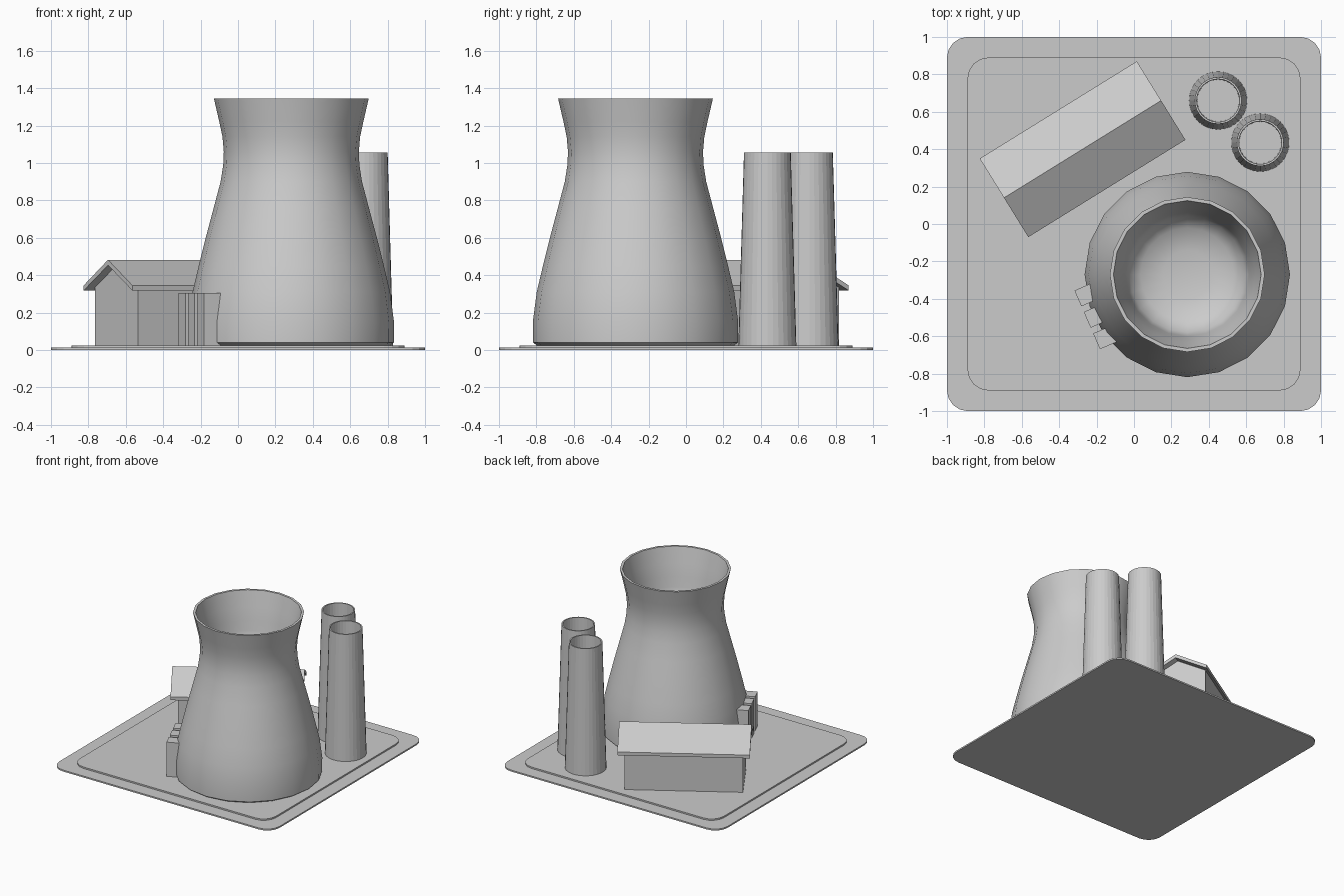
import bpy, bmesh
from math import sin, cos, pi, radians, atan2
from mathutils import Matrix

if "Cube" in bpy.data.objects:
    bpy.data.objects.remove(bpy.data.objects["Cube"])


def make(name, verts, faces, loc=(0, 0, 0), rot=0.0):
    mesh = bpy.data.meshes.new(name)
    mesh.from_pydata(verts, [], faces)
    bm = bmesh.new()
    bm.from_mesh(mesh)
    bmesh.ops.recalc_face_normals(bm, faces=bm.faces)
    bm.to_mesh(mesh)
    bm.free()
    ob = bpy.data.objects.new(name, mesh)
    ob.location = loc
    ob.rotation_euler.z = rot
    bpy.context.collection.objects.link(ob)
    return ob


def lathe(name, profile, sides, loc):
    # closed solid: first and last rings are capped
    verts = [(r * cos(2 * pi * k / sides), r * sin(2 * pi * k / sides), z)
             for r, z in profile for k in range(sides)]
    faces = [(i * sides + k, i * sides + (k + 1) % sides,
              (i + 1) * sides + (k + 1) % sides, (i + 1) * sides + k)
             for i in range(len(profile) - 1) for k in range(sides)]
    last = (len(profile) - 1) * sides
    faces += [tuple(range(sides)), tuple(range(last, last + sides))]
    return make(name, verts, faces, loc)


def prism(name, pts, half, loc, rot):
    # extrude a (y, z) section along local x
    n = len(pts)
    verts = [(s * half, y, z) for s in (-1, 1) for y, z in pts]
    faces = [(k, (k + 1) % n, n + (k + 1) % n, n + k) for k in range(n)]
    faces += [tuple(range(n)), tuple(range(n, 2 * n))]
    return make(name, verts, faces, loc, rot)


def slab(name, half, radius, z0, z1, segs=4):
    outline = []
    for q, (sx, sy) in enumerate([(1, 1), (-1, 1), (-1, -1), (1, -1)]):
        for k in range(segs + 1):
            a = pi / 2 * (q + k / segs)
            outline.append((sx * (half - radius) + radius * cos(a),
                            sy * (half - radius) + radius * sin(a)))
    n = len(outline)
    verts = [(x, y, z) for z in (z0, z1) for x, y in outline]
    faces = [(k, (k + 1) % n, n + (k + 1) % n, n + k) for k in range(n)]
    faces += [tuple(range(n)), tuple(range(n, 2 * n))]
    return make(name, verts, faces)


# Ground plates
slab("base_plate", 1.0, 0.11, 0.0, 0.012)
slab("inner_plate", 0.89, 0.11, 0.012, 0.024)

# Cooling tower: flared shell with a bowl-shaped interior
tower = lathe("cooling_tower", [
    (0.525, 0.022), (0.548, 0.04), (0.549, 0.15), (0.528, 0.31), (0.495, 0.45),
    (0.455, 0.61), (0.415, 0.76), (0.378, 0.90), (0.364, 0.99), (0.361, 1.06),
    (0.368, 1.14), (0.385, 1.22), (0.414, 1.345),
    (0.395, 1.345), (0.365, 1.22), (0.342, 1.12), (0.33, 1.04), (0.31, 0.96),
    (0.25, 0.91), (0.13, 0.88)], 20, (0.285, -0.27, 0))
bpy.context.view_layer.objects.active = tower
tower.select_set(True)
bpy.ops.object.shade_smooth_by_angle(angle=radians(40))
tower.select_set(False)

# Twin chimneys
for i, (x, y) in enumerate([(0.45, 0.66), (0.675, 0.435)]):
    lathe(f"chimney_{i + 1}", [(0.155, 0.022), (0.125, 1.055), (0.115, 1.055), (0.112, 0.8)],
          32, (x, y, 0))

# Hall with gabled walls and overhanging roof
angle = atan2(0.52, 0.84)
spot = (-0.275, 0.40, 0)
prism("hall_walls", [(-0.218, 0.022), (0.218, 0.022), (0.218, 0.337),
                     (0, 0.456), (-0.218, 0.337)], 0.441, spot, angle)
prism("hall_roof", [(-0.247, 0.318), (-0.247, 0.345), (0, 0.482), (0.247, 0.345),
                    (0.247, 0.318), (0, 0.453)], 0.494, spot, angle)

# Three service boxes set into the tower's side
turn = radians(23.5)
for i in range(3):
    d = 0.125 * i
    cx = -0.30 + d * sin(turn) + 0.09 * cos(turn)
    cy = -0.398 - d * cos(turn) + 0.09 * sin(turn)
    prism(f"service_box_{i + 1}", [(-0.046, 0.022), (0.046, 0.022), (0.046, 0.305),
                                   (-0.046, 0.305)], 0.09, (cx, cy, 0), turn)
